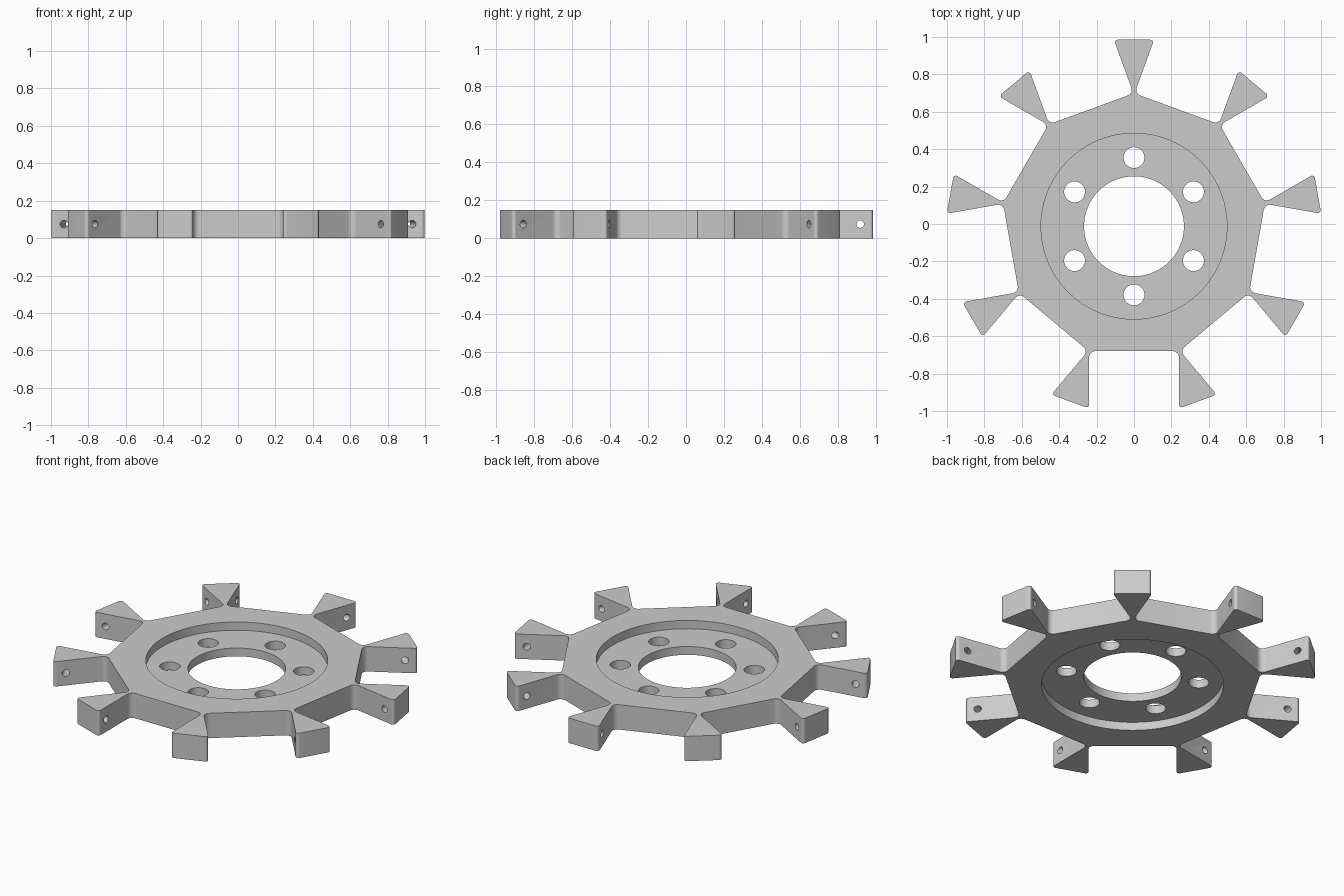
import bpy, bmesh
from math import sin, cos, tan, pi, radians
from mathutils import Vector, Matrix

cube = bpy.data.objects.get("Cube")
if cube:
    bpy.data.objects.remove(cube, do_unlink=True)

SPOKES, HEIGHT = 9, 0.15
HALF = pi / SPOKES                 # half the angle between spokes
CENTRE = Vector((0, -0.012, 0))
SLOT_W, FLAT_R, TIP_R = 0.24, 0.668, 0.9975
MID = HEIGHT / 2

metal = bpy.data.materials.new("grey metal")
metal.use_nodes = True
grey = (0.6, 0.6, 0.6, 1)
metal.diffuse_color = grey
metal.node_tree.nodes["Principled BSDF"].inputs["Base Color"].default_value = grey


def make_object(name, bm):
    mesh = bpy.data.meshes.new(name)
    bmesh.ops.recalc_face_normals(bm, faces=bm.faces)
    bm.to_mesh(mesh)
    bm.free()
    mesh.materials.append(metal)
    obj = bpy.data.objects.new(name, mesh)
    bpy.context.collection.objects.link(obj)
    return obj


def fillet(before, corner, after, radius, steps=6):
    """Points of an arc that rounds one corner."""
    a, b = (before - corner).normalized(), (after - corner).normalized()
    half = a.angle(b) / 2
    hub = corner + (a + b).normalized() * radius / sin(half)
    reach = radius / tan(half)
    start = (corner + a * reach - hub).normalized()
    end = (corner + b * reach - hub).normalized()
    return [hub + start.lerp(end, i / steps).normalized() * radius
            for i in range(steps + 1)]


def cylinder(bm, radius, depth, matrix, segments):
    bmesh.ops.create_cone(bm, cap_ends=True, segments=segments, radius1=radius,
                          radius2=radius, depth=depth, matrix=matrix)


# Outline: one straight-sided slot between each pair of flared spokes
tip_half = (TIP_R - SLOT_W / sin(HALF)) * tan(HALF)
slot_top = TIP_R * cos(HALF) + tip_half * sin(HALF)
corners = []
for k in range(SPOKES):
    turn = Matrix.Rotation(2 * HALF * k, 3, 'Z')
    for x, r, rounding in ((-SLOT_W, slot_top, 0.015), (-SLOT_W, FLAT_R, 0.032),
                           (SLOT_W, FLAT_R, 0.032), (SLOT_W, slot_top, 0.015)):
        corners.append((turn @ Vector((x, -r, 0)), rounding))

outline = []
for i, (point, rounding) in enumerate(corners):
    outline += fillet(corners[i - 1][0], point, corners[(i + 1) % len(corners)][0], rounding)

# Solid wheel plate
bm = bmesh.new()
lower = [bm.verts.new(p + CENTRE) for p in outline]
upper = [bm.verts.new(p + CENTRE + Vector((0, 0, HEIGHT))) for p in outline]
bm.faces.new(lower)
bm.faces.new(upper)
for i in range(len(lower)):
    bm.faces.new((lower[i - 1], lower[i], upper[i], upper[i - 1]))
wheel = make_object("spoked_wheel_plate", bm)

# Round recesses above and below the thin web
recess = bmesh.new()
for z in (0, HEIGHT):
    cylinder(recess, 0.497, 0.1, Matrix.Translation(CENTRE + Vector((0, 0, z))), 96)

# Centre bore and six bolt holes
holes = bmesh.new()
cylinder(holes, 0.267, 0.5, Matrix.Translation(CENTRE), 96)
for k in range(6):
    spot = Matrix.Rotation(k * pi / 3, 3, 'Z') @ Vector((0, 0.367, 0))
    cylinder(holes, 0.056, 0.5, Matrix.Translation(CENTRE + spot), 32)

# Cross holes through the spoke tips
cross = bmesh.new()
for k in range(SPOKES):
    place = (Matrix.Translation(CENTRE) @ Matrix.Rotation(2 * HALF * k, 4, 'Z')
             @ Matrix.Translation((0, 0.93, MID)) @ Matrix.Rotation(radians(90), 4, 'Y'))
    cylinder(cross, 0.02, 0.3, place, 20)

# Cut everything, then shade
bpy.context.view_layer.objects.active = wheel
for name, cutter_mesh in (("recess_cutter", recess), ("hole_cutter", holes),
                          ("cross_hole_cutter", cross)):
    cutter = make_object(name, cutter_mesh)
    cutter.hide_render = True
    mod = wheel.modifiers.new(name, 'BOOLEAN')
    mod.operation, mod.solver, mod.object = 'DIFFERENCE', 'EXACT', cutter
    bpy.ops.object.modifier_apply(modifier=mod.name)
    bpy.data.objects.remove(cutter, do_unlink=True)

bpy.ops.object.select_all(action='DESELECT')
wheel.select_set(True)
bpy.ops.object.shade_smooth_by_angle(angle=radians(30))
